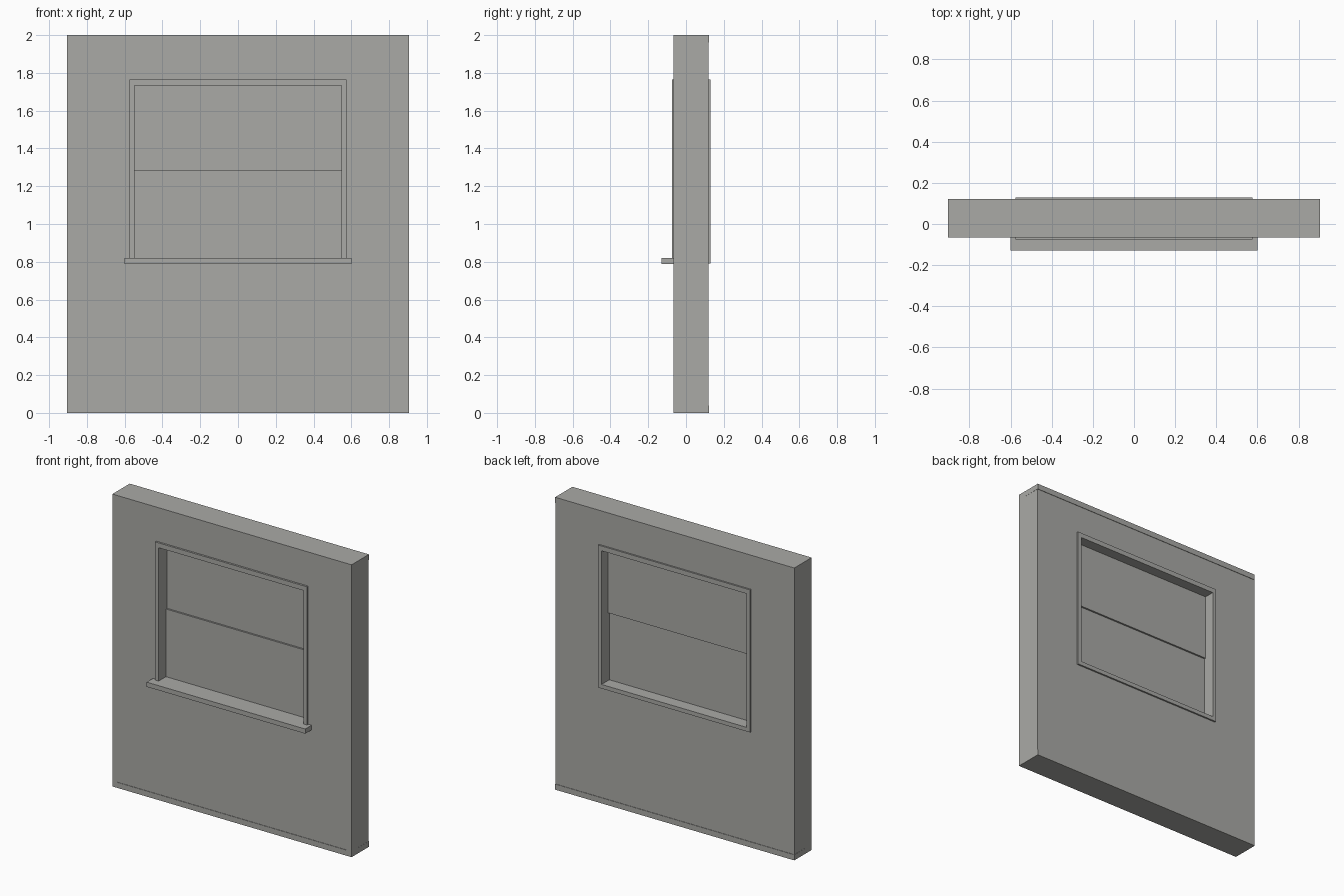
import bpy, bmesh

if "Cube" in bpy.data.objects:
    bpy.data.objects.remove(bpy.data.objects["Cube"])

grey = bpy.data.materials.new("warm_grey")
grey.diffuse_color = (0.40, 0.40, 0.38, 1)
grey.use_nodes = True
grey.node_tree.nodes["Principled BSDF"].inputs["Base Color"].default_value = grey.diffuse_color


def finish(bm, name):
    bmesh.ops.recalc_face_normals(bm, faces=bm.faces)
    mesh = bpy.data.meshes.new(name)
    bm.to_mesh(mesh)
    bm.free()
    mesh.materials.append(grey)
    obj = bpy.data.objects.new(name, mesh)
    bpy.context.collection.objects.link(obj)
    return obj


def box(name, x0, x1, y0, y1, z0, z1):
    bm = bmesh.new()
    bmesh.ops.create_cube(bm, size=1)
    for v in bm.verts:
        v.co.x = x1 if v.co.x > 0 else x0
        v.co.y = y1 if v.co.y > 0 else y0
        v.co.z = z1 if v.co.z > 0 else z0
    return finish(bm, name)


def frame(name, outer, inner, y0, y1):
    """Rectangular ring; outer and inner are (half width, bottom, top)."""
    bm = bmesh.new()
    loops = []
    for w, b, t in (outer, inner):
        for y in (y0, y1):
            loops.append([bm.verts.new((x, y, z))
                          for x, z in ((-w, b), (w, b), (w, t), (-w, t))])
    of, ob, inf, inb = loops
    for a, b in ((of, ob), (ob, inb), (inb, inf), (inf, of)):
        for i in range(4):
            j = (i + 1) % 4
            bm.faces.new((a[i], a[j], b[j], b[i]))
    return finish(bm, name)


# wall with its window opening
FRONT, BACK = -0.065, 0.122
STEP = 0.003
frame("wall", (0.904, 0.002, 1.998), (0.565, 0.80, 1.75), FRONT + STEP, BACK - STEP)

# slightly raised plates along the wall edges
box("bottom_plate", -0.905, 0.905, FRONT, BACK, 0, 0.038)
box("top_plate", -0.905, 0.905, FRONT, BACK, 1.962, 2)
for side, s in (("left", -1), ("right", 1)):
    x0, x1 = sorted((s * 0.867, s * 0.905))
    box(side + "_edge_strip", x0, x1, FRONT, 0, 0.03, 1.97)

# window casing, running through the wall and standing proud on both faces
frame("window_casing", (0.575, 0.79, 1.765), (0.548, 0.818, 1.732), -0.075, 0.130)

# sill on the front
box("window_sill", -0.60, 0.60, -0.13, 0.02, 0.788, 0.82)

# two staggered sashes
box("lower_sash", -0.555, 0.555, 0.004, 0.046, 0.81, 1.283)
box("upper_sash", -0.555, 0.555, 0.016, 0.058, 1.28, 1.74)
